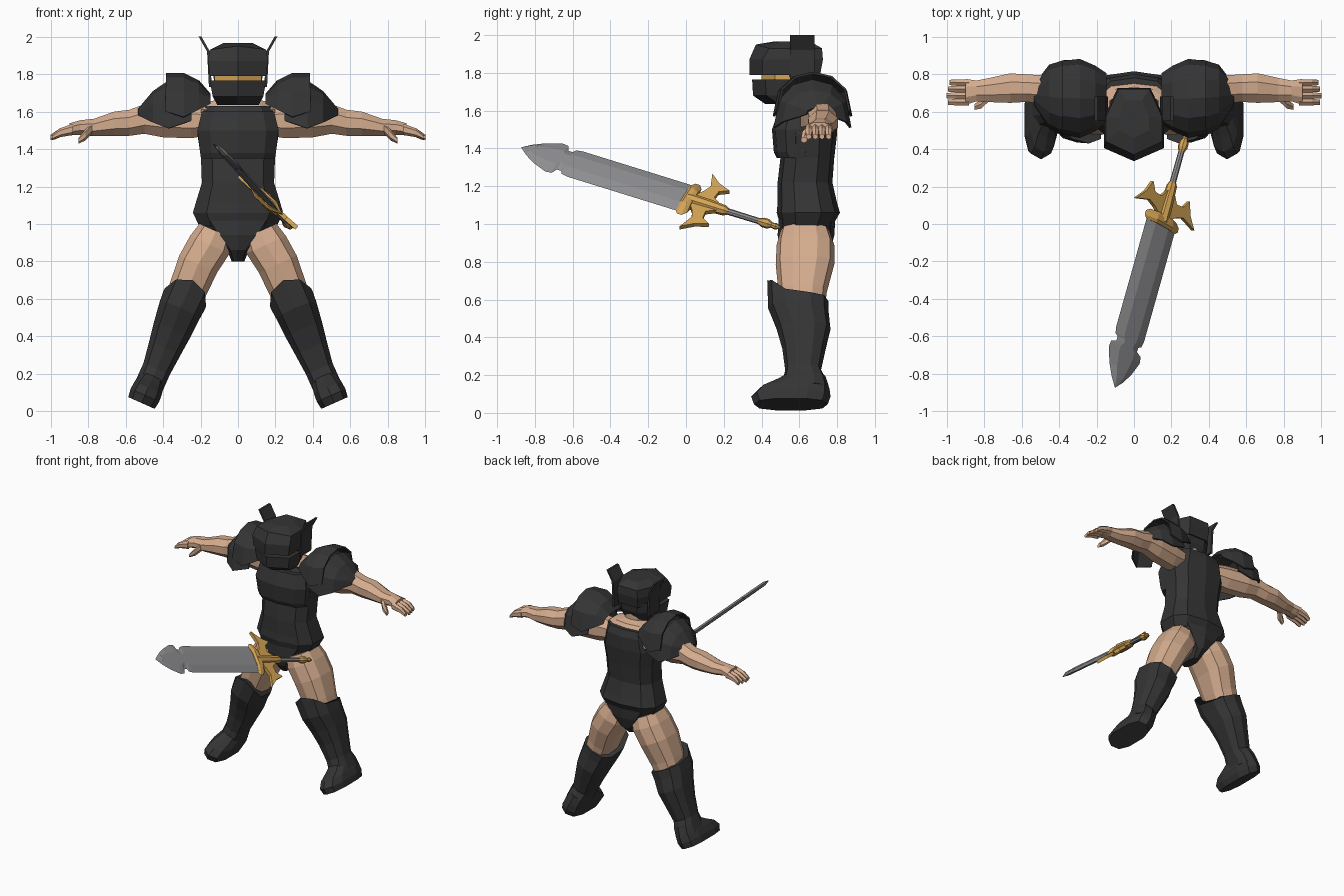
import bpy, bmesh, math
from mathutils import Vector, Matrix

cube = bpy.data.objects.get("Cube")
if cube:
    bpy.data.objects.remove(cube, do_unlink=True)


def material(name, rgb):
    m = bpy.data.materials.new(name)
    m.use_nodes = True
    m.diffuse_color = (*rgb, 1)
    m.node_tree.nodes["Principled BSDF"].inputs["Base Color"].default_value = (*rgb, 1)
    return m


ARMOR = material("dark_armor", (0.035, 0.035, 0.036))
SKIN = material("skin", (0.66, 0.41, 0.27))
GOLD = material("gold", (0.66, 0.37, 0.09))
STEEL = material("steel", (0.27, 0.27, 0.28))


def loft(name, rings, mat, closed=True, matrix=None, shell=0):
    """Skin a list of point rings; closed rings also get end caps."""
    bm = bmesh.new()
    rows = [[bm.verts.new(p) for p in r] for r in rings]
    n = len(rows[0])
    for a, b in zip(rows, rows[1:]):
        for i in range(n if closed else n - 1):
            j = (i + 1) % n
            bm.faces.new((a[i], a[j], b[j], b[i]))
    if closed:
        bm.faces.new(rows[0])
        bm.faces.new(rows[-1])
    if matrix:
        bm.transform(matrix)
    bmesh.ops.recalc_face_normals(bm, faces=bm.faces)
    me = bpy.data.meshes.new(name)
    bm.to_mesh(me)
    bm.free()
    me.materials.append(mat)
    ob = bpy.data.objects.new(name, me)
    bpy.context.collection.objects.link(ob)
    if shell:
        mod = ob.modifiers.new("thickness", "SOLIDIFY")
        mod.thickness = shell
        mod.offset = 0
    return ob


def soft(v, e):
    return math.copysign(abs(v) ** e, v)


def level(z, y0, y1, half, x=0, lift=0, n=10, e=0.75):
    """Horizontal rounded ring; lift raises its front."""
    pts = []
    for i in range(n):
        a = math.tau * (i + 0.5) / n
        c, s = soft(math.cos(a), e), soft(math.sin(a), e)
        pts.append((x + half * c, (y0 + y1) / 2 + (y1 - y0) / 2 * s,
                    z + lift * max(0, -s) ** 2))
    return pts


def upright(x, y, z, ry, rz, side=1, n=8):
    """Ring across the x axis."""
    return [(side * x, y + ry * math.cos(math.tau * (i + .5) / n),
             z + rz * math.sin(math.tau * (i + .5) / n)) for i in range(n)]


def arch(side, x, y, ry, z, h, n=7):
    return [(side * x, y + ry * math.cos(math.pi * i / (n - 1)),
             z + h * soft(math.sin(math.pi * i / (n - 1)), .8)) for i in range(n)]


# Torso armour, chest plate and briefs
loft("torso_armor", [level(*r) for r in (
    (0.99, .50, .775, .215), (1.06, .48, .815, .25), (1.11, .485, .80, .235),
    (1.22, .485, .775, .20), (1.35, .50, .785, .205), (1.48, .49, .80, .225),
    (1.58, .51, .80, .20), (1.63, .54, .78, .18))], ARMOR)
loft("chest_plate", [level(*r) for r in (
    (1.35, .48, .70, .205), (1.38, .465, .70, .21), (1.50, .455, .70, .225),
    (1.60, .49, .70, .20))], ARMOR)
loft("briefs", [level(*r) for r in (
    (0.80, .55, .70, .035), (0.86, .50, .765, .06), (0.94, .485, .785, .15),
    (1.02, .49, .79, .225))], ARMOR)
# Bare shoulders and neck
loft("neck", [level(*r) for r in (
    (1.52, .56, .775, .20), (1.61, .55, .765, .205), (1.655, .57, .73, .15),
    (1.67, .55, .68, .08), (1.78, .54, .68, .08))], SKIN)


# Helmet
def helm(z, front, half, back, slope=.07, lift=0):
    side = [(half, front + slope), (half, .57), (half * .55, back)]
    return ([(0, front, z + lift)] + [(x, y, z) for x, y in side]
            + [(-x, y, z) for x, y in reversed(side)])


loft("helmet_crown", [helm(1.79, .335, .15, .71), helm(1.87, .335, .16, .725),
                      helm(1.93, .37, .15, .72, lift=.02),
                      helm(1.965, .46, .08, .66, .04)], ARMOR)
loft("helmet_back", [level(z, .50, y, w, n=8) for z, y, w in (
    (1.66, .66, .11), (1.74, .70, .135), (1.82, .71, .14))], ARMOR)
loft("jaw_guard", [helm(1.635, .42, .11, .60), helm(1.68, .355, .135, .62),
                   helm(1.765, .35, .15, .64)], ARMOR)
loft("eye_strip", [helm(z, .40, .125, .60) for z in (1.75, 1.80)], GOLD)

# Leg frame: origin at the sole, local z running up the leg
for side, word in ((1, "left"), (-1, "right")):
    # Helmet side wing
    loft(word + "_helmet_wing",
         [[(side * (x + dx), y, z) for dx, y in
           ((0, .55), (.015, .55), (.015, .68), (0, .68))]
          for x, z in ((.14, 1.73), (.15, 1.92), (.195, 2.0))], ARMOR)

    # Layered shoulder pads
    loft(word + "_pad_lower", [arch(side, *r) for r in (
        (.25, .67, .18, 1.55, .20), (.37, .67, .20, 1.51, .25),
        (.45, .68, .165, 1.54, .165), (.53, .69, .05, 1.58, .03))],
        ARMOR, closed=False, shell=.012)
    loft(word + "_pad_upper", [arch(side, *r) for r in (
        (.15, .67, .13, 1.64, .05), (.21, .67, .17, 1.61, .15),
        (.29, .67, .205, 1.57, .23), (.385, .675, .19, 1.60, .20))],
        ARMOR, closed=False, shell=.012)

    # Arm, hand, thumb and fingers
    loft(word + "_arm", [upright(*r, side) for r in (
        (.14, .68, 1.55, .08, .08), (.25, .69, 1.55, .09, .10),
        (.40, .71, 1.555, .09, .10), (.50, .72, 1.56, .08, .085),
        (.58, .725, 1.54, .08, .075), (.66, .725, 1.535, .085, .07),
        (.77, .715, 1.515, .07, .05), (.84, .71, 1.515, .06, .042),
        (.90, .705, 1.505, .075, .035))], SKIN)
    loft(word + "_thumb", [upright(*r, side, n=6) for r in (
        (.78, .68, 1.51, .035, .03), (.815, .64, 1.475, .028, .03),
        (.85, .625, 1.445, .018, .016))], SKIN)
    for k in range(4):
        y = .65 + k * .035
        loft(word + "_finger_%d" % (k + 1), [upright(*r, side, n=6) for r in (
            (.88, y, 1.505, .02, .03), (.95, y, 1.487, .02, .024),
            (1.0 - .008 * abs(k - 1), y, 1.462, .016, .014))], SKIN)

    # Thigh, boot and foot
    frame = (Matrix.Diagonal((side, 1, 1, 1))
             @ Matrix.Translation((.515, 0, .045))
             @ Matrix.Rotation(math.radians(-24), 4, "Y"))
    loft(word + "_thigh", [level(*r) for r in (
        (.50, .52, .73, .09, .015), (.64, .49, .745, .105, .02),
        (.80, .475, .785, .115, .025), (.92, .48, .785, .12, .01),
        (1.0, .50, .76, .10, .01))], SKIN, matrix=frame)
    loft(word + "_boot", [level(*r) for r in (
        (.09, .50, .755, .08), (.15, .515, .74, .08), (.20, .525, .715, .08),
        (.32, .51, .74, .095, .005), (.43, .48, .765, .11, .01),
        (.53, .435, .755, .12, .015, .02), (.59, .43, .755, .125, .015, .12))],
        ARMOR, matrix=frame)
    loft(word + "_foot", [level(*r) for r in (
        (0, .36, .75, .08), (.045, .345, .765, .087), (.09, .385, .76, .083),
        (.125, .46, .75, .075), (.16, .52, .74, .06))], ARMOR, matrix=frame)

# Sword frame: local x runs from pommel to tip, local y across the blade
pommel, tip = Vector((.285, .50, .98)), Vector((-.10, -.87, 1.405))
along = (tip - pommel).normalized()
across = Vector((-.16, .075, .145))
across = (across - along * across.dot(along)).normalized()
sword = Matrix((along, across, along.cross(across))).transposed().to_4x4()
sword.translation = pommel


def blade_ring(s, w, h=.014):
    return [(s, t * w, k * h) for t, k in
            ((1, 0), (.45, 1), (-.45, 1), (-1, 0), (-.45, -1), (.45, -1))]


loft("sword_blade", [blade_ring(*r) for r in (
    (.52, .108), (1.18, .108), (1.215, .10), (1.225, .08), (1.25, .08),
    (1.265, .115), (1.30, .12), (1.38, .085), (1.44, .045), (1.487, .002, .002))],
    STEEL, matrix=sword)


def rod(name, rows, mat):
    loft(name, [[(s, r * math.cos(math.tau * i / 8), r * math.sin(math.tau * i / 8))
                 for i in range(8)] for s, r in rows], mat, matrix=sword)


rod("sword_handle", ((.08, .016), (.42, .018)), STEEL)
rod("sword_pommel", ((0, .004), (.025, .018), (.05, .014), (.07, .026),
                     (.10, .026), (.125, .016)), GOLD)
rod("guard_socket", ((.30, .018), (.32, .028), (.42, .034), (.53, .036)), GOLD)
loft("guard_bar", [blade_ring(*r) for r in (
    (.495, .10, .022), (.515, .128, .03), (.54, .128, .03), (.555, .11, .018))],
    GOLD, matrix=sword)
half = ((.51, .03), (.475, .08), (.455, .13), (.485, .225), (.42, .17),
        (.352, .142), (.40, .11), (.405, .06), (.35, .02))
outline = list(half) + [(s, -t) for s, t in reversed(half)]
loft("guard_wings", [[(s, t, z) for s, t in outline] for z in (-.012, .012)],
     GOLD, matrix=sword)
